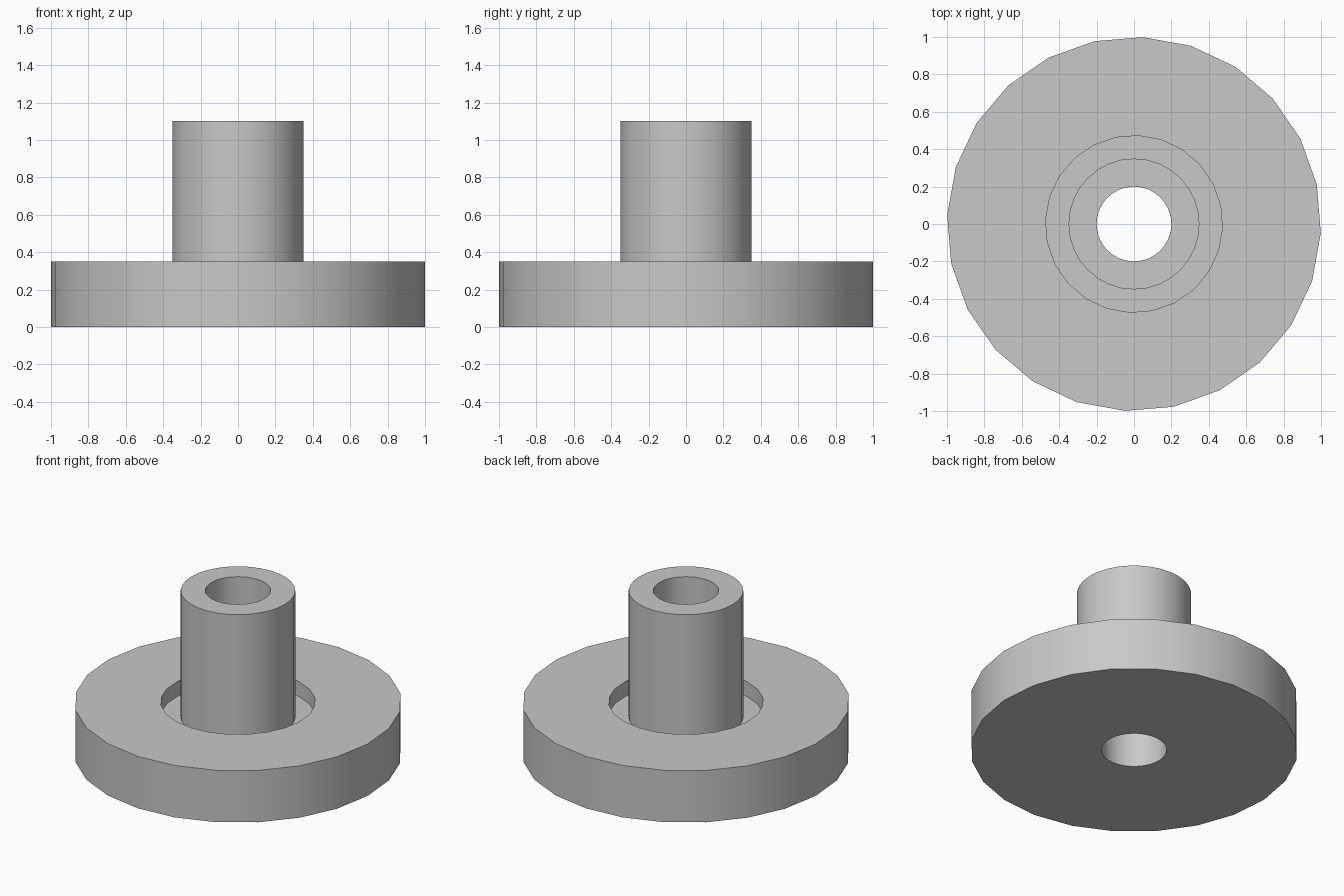
import bpy
import bmesh
from math import cos, sin, tau, radians

cube = bpy.data.objects.get("Cube")
if cube:
    bpy.data.objects.remove(cube, do_unlink=True)

grey = bpy.data.materials.new("plain grey")
grey.use_nodes = True
colour = (0.58, 0.58, 0.58, 1)
grey.diffuse_color = colour
grey.node_tree.nodes["Principled BSDF"].inputs["Base Color"].default_value = colour

THICKNESS, RECESS_FLOOR, HEIGHT = 0.35, 0.25, 1.1
bm = bmesh.new()


def wall(radius, low, high, sides, phase=0):
    """Upright ring of quads; returns its lower and upper edge loops."""
    loops = []
    for z in (low, high):
        verts = [bm.verts.new((radius * cos(phase + tau * i / sides),
                               radius * sin(phase + tau * i / sides), z))
                 for i in range(sides)]
        loops.append(verts)
    a, b = loops
    for i in range(sides):
        j = (i + 1) % sides
        bm.faces.new((a[i], a[j], b[j], b[i]))
    return [[bm.edges.get((v[i], v[(i + 1) % sides])) for i in range(sides)]
            for v in loops]


def cap(outer, inner):
    """Flat ring between two edge loops."""
    bmesh.ops.triangle_fill(bm, edges=outer + inner, use_beauty=True)


# Walls of the flange, recess, shaft and through bore
turn = radians(-2.8)
rim_low, rim_high = wall(1.0, 0, THICKNESS, 24, turn)
recess_low, recess_high = wall(0.473, RECESS_FLOOR, THICKNESS, 24, turn)
shaft_low, shaft_high = wall(0.35, RECESS_FLOOR, HEIGHT, 32)
bore_low, bore_high = wall(0.2, 0, HEIGHT, 32)

# Flat faces joining them
cap(rim_low, bore_low)
cap(rim_high, recess_high)
cap(recess_low, shaft_low)
cap(shaft_high, bore_high)
bmesh.ops.recalc_face_normals(bm, faces=bm.faces[:])

mesh = bpy.data.meshes.new("flanged_bushing")
bm.to_mesh(mesh)
bm.free()
mesh.materials.append(grey)
bushing = bpy.data.objects.new("flanged_bushing", mesh)
bpy.context.collection.objects.link(bushing)

# Smooth round walls, sharp corners
bpy.ops.object.select_all(action="DESELECT")
bushing.select_set(True)
bpy.context.view_layer.objects.active = bushing
bpy.ops.object.shade_smooth_by_angle(angle=radians(30))
